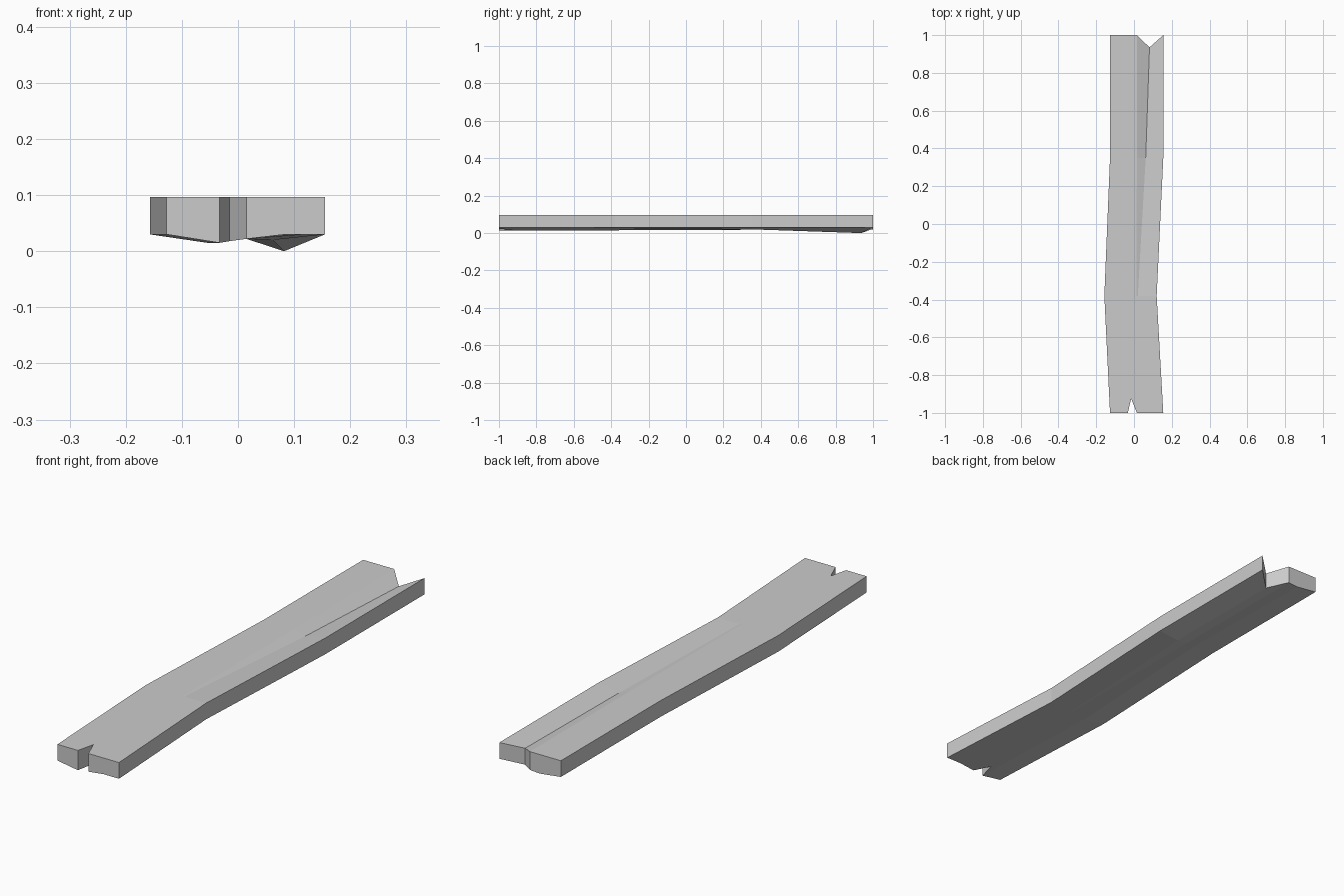
import bpy
import bmesh

old = bpy.data.objects.get("Cube")
if old:
    bpy.data.objects.remove(old, do_unlink=True)

# Single weathered grey for the whole board
grey = bpy.data.materials.new("plain_grey")
grey.use_nodes = True
colour = (0.6, 0.6, 0.6, 1.0)
grey.diffuse_color = colour
grey.node_tree.nodes["Principled BSDF"].inputs["Base Color"].default_value = colour

TOP = 0.097
FRONT_NOTCH, SPLIT = 2, 4  # columns that run into the end notches

# Cross-sections from front to back: y, column x, underside height, depth of the split
sections = [
    (-1.0, (-0.127, -0.033, -0.015, 0.015, 0.085, 0.155),
     (0.03, 0.015, 0.018, 0.022, 0.03, 0.03), 0.0),
    (-0.38, (-0.157, -0.055, -0.045, 0.013, 0.02, 0.12),
     (0.03, 0.015, 0.016, 0.022, 0.022, 0.03), 0.0),
    (0.35, (-0.127, -0.02, -0.005, 0.015, 0.062, 0.155),
     (0.03, 0.018, 0.02, 0.022, 0.02, 0.03), 0.018),
    (1.0, (-0.127, -0.03, 0.0, 0.015, 0.082, 0.155),
     (0.03, 0.018, 0.02, 0.022, 0.0, 0.03), 0.029),
]


def section_y(row, column, y):
    """Pull the notch columns inward at the two ends."""
    if row == 0 and column == FRONT_NOTCH:
        return y + 0.075
    if row == len(sections) - 1 and column == SPLIT:
        return y - 0.065
    return y


bm = bmesh.new()
top, under = [], []
for row, (y, xs, heights, dip) in enumerate(sections):
    upper, lower = [], []
    for column, (x, z) in enumerate(zip(xs, heights)):
        along = section_y(row, column, y)
        drop = dip if column == SPLIT else 0.0
        upper.append(bm.verts.new((x, along, TOP - drop)))
        lower.append(bm.verts.new((x, along, z)))
    top.append(upper)
    under.append(lower)

# Top and underside
last_row, last_column = len(top) - 1, len(top[0]) - 1
for r in range(last_row):
    for c in range(last_column):
        for sheet in (top, under):
            bm.faces.new((sheet[r][c], sheet[r][c + 1],
                          sheet[r + 1][c + 1], sheet[r + 1][c]))

# Long sides
for r in range(last_row):
    for c in (0, last_column):
        bm.faces.new((top[r][c], top[r + 1][c], under[r + 1][c], under[r][c]))

# Notched ends
for r in (0, last_row):
    for c in range(last_column):
        bm.faces.new((top[r][c], top[r][c + 1], under[r][c + 1], under[r][c]))

bmesh.ops.recalc_face_normals(bm, faces=bm.faces)
mesh = bpy.data.meshes.new("plank")
bm.to_mesh(mesh)
bm.free()
mesh.materials.append(grey)
plank = bpy.data.objects.new("plank", mesh)
bpy.context.collection.objects.link(plank)
